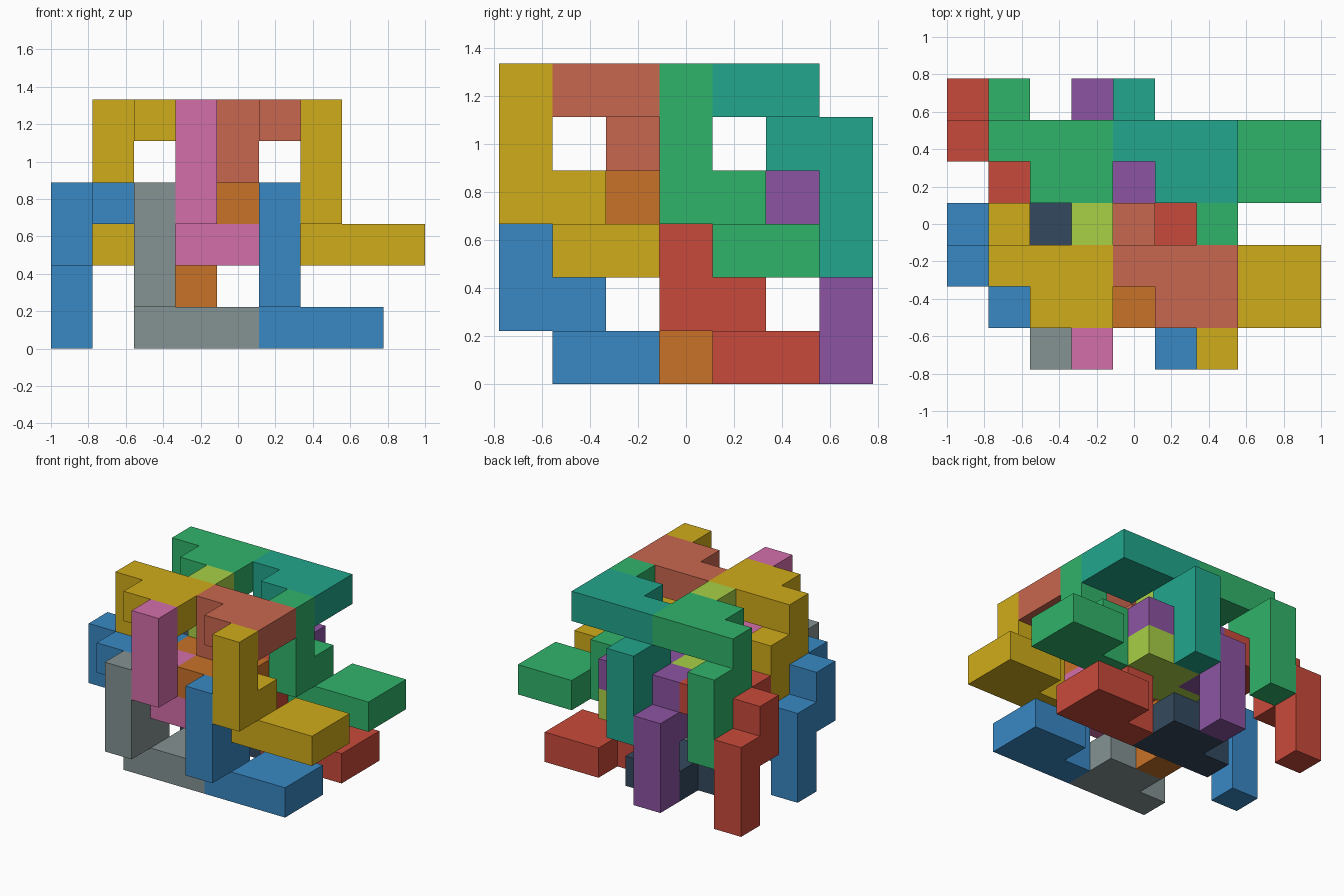
import bpy, bmesh
from math import pi
from mathutils import Vector

if "Cube" in bpy.data.objects:
    bpy.data.objects.remove(bpy.data.objects["Cube"])

U = 2 / 9  # one grid cell

# Nine cells of the repeated stepped piece: foot plate, step, upright post
CELLS = [(0, 0, 0), (1, 0, 0), (2, 0, 0), (1, 1, 0), (2, 1, 0),
         (0, 0, 1), (0, -1, 1), (0, -1, 2), (0, -1, 3)]

COLOURS = {
    "red": "C94A3B", "blue": "3888C4", "green": "30B46A", "yellow": "D0AC1A",
    "purple": "8C54A2", "teal": "22A68C", "orange": "C97228", "navy": "34495E",
    "gray": "859292", "pink": "D46EAA", "lime": "A8D046", "salmon": "C9674F",
}


def piece_mesh():
    """Outer skin of the cells, with coplanar faces merged."""
    bm = bmesh.new()
    for cell in CELLS:
        for axis in range(3):
            for sign in (-1, 1):
                d = Vector((0, 0, 0))
                d[axis] = sign
                c = Vector(cell)
                if tuple(int(v) for v in c + d) in CELLS:
                    continue
                t = Vector((0, 0, 0))
                t[(axis + 1) % 3] = 1
                s = d.cross(t)
                corners = [(-1, -1), (1, -1), (1, 1), (-1, 1)]
                bm.faces.new([bm.verts.new((c + (d + t * a + s * b) / 2) * U)
                              for a, b in corners])
    bmesh.ops.remove_doubles(bm, verts=bm.verts[:], dist=1e-4)
    bmesh.ops.dissolve_limit(bm, angle_limit=0.01, verts=bm.verts[:], edges=bm.edges[:])
    bmesh.ops.recalc_face_normals(bm, faces=bm.faces[:])
    mesh = bpy.data.meshes.new("stepped_piece")
    bm.to_mesh(mesh)
    bm.free()
    return mesh


def material(name):
    mat = bpy.data.materials.get(name)
    if mat is None:
        mat = bpy.data.materials.new(name)
        rgb = [int(COLOURS[name][i:i + 2], 16) / 255 for i in (0, 2, 4)]
        mat.diffuse_color = [((v + 0.055) / 1.055) ** 2.4 for v in rgb] + [1]
        mat.use_nodes = True
        mat.node_tree.nodes["Principled BSDF"].inputs["Base Color"].default_value = mat.diffuse_color
    return mat


base = piece_mesh()


def place(label, colour, x, y, z, flipped):
    mesh = base.copy()
    mesh.materials.append(material(colour))
    ob = bpy.data.objects.new(f"{label}_{colour}_piece", mesh)
    ob.location = ((x - 4) * U, (y - 3) * U, (z + 0.5) * U)
    ob.rotation_euler.x = pi if flipped else 0
    bpy.context.collection.objects.link(ob)


# Grid position of the foot cell, with the front and back row colours
UPRIGHT = [((2, 1, 0), "gray", "navy"), ((5, 1, 0), "blue", "red"),
           ((3, 1, 2), "pink", "lime"), ((6, 1, 2), "yellow", "green")]
HANGING = [((1, 2, 5), "yellow", "green"), ((4, 2, 5), "salmon", "teal"),
           ((0, 2, 3), "blue", "red"), ((3, 2, 3), "orange", "purple")]

for kind, group, flipped in (("upright", UPRIGHT, False), ("hanging", HANGING, True)):
    for (x, y, z), front, back in group:
        place("front_" + kind, front, x, y, z, flipped)
        place("back_" + kind, back, x, y + 3, z, flipped)

bpy.data.meshes.remove(base)
